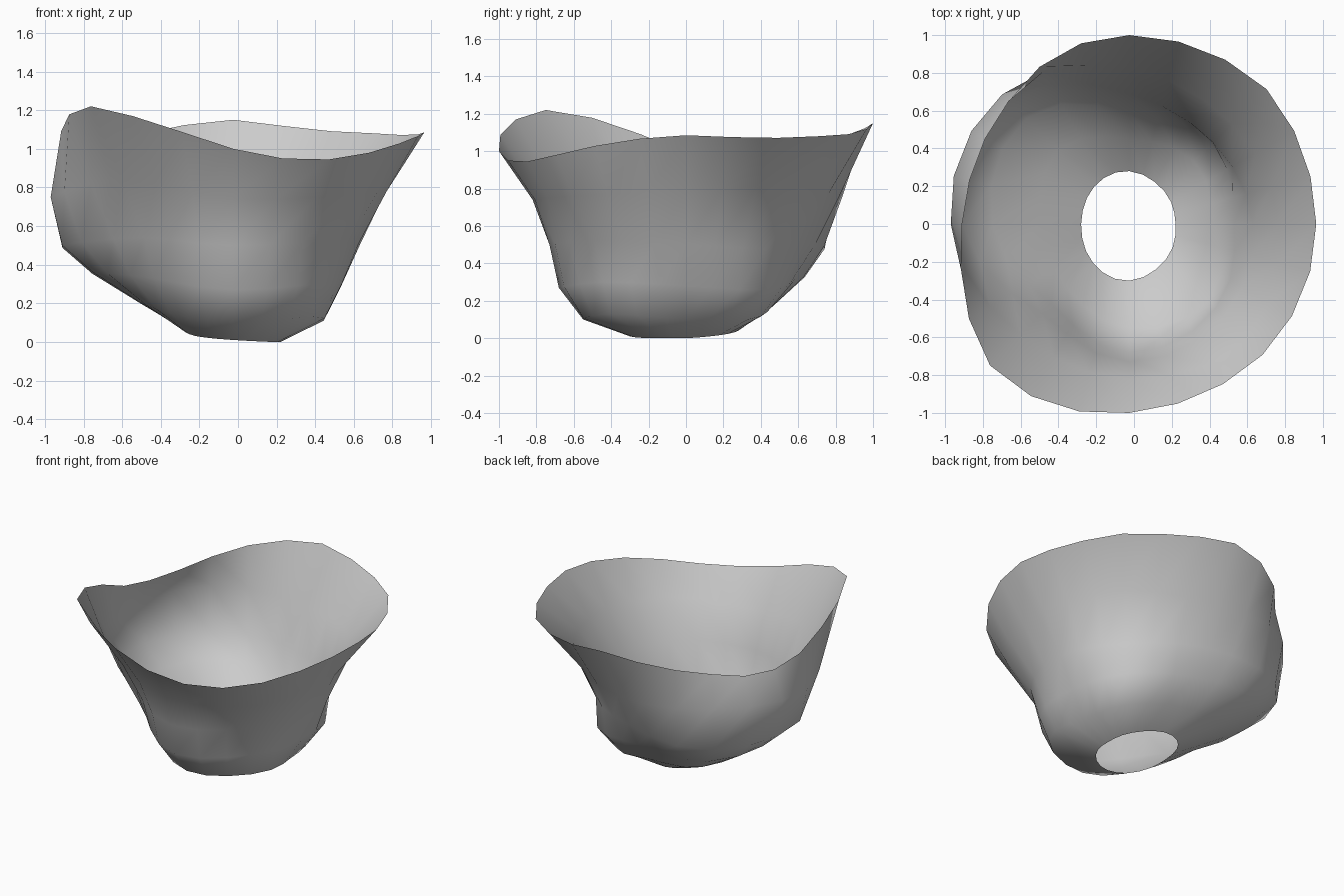
import bpy
import math

COLUMNS = 24

# Radius and height of each ring, at equal steps around (from +x, counter-clockwise)
RINGS = [
    # wavy rim, 16 directions
    ([.965, .975, 1.01, 1.0, 1.0, .98, .92, .90, .91, .97, 1.06, 1.04, 1.0, .98, .98, .97],
     [1.085, 1.07, 1.08, 1.10, 1.15, 1.10, 1.02, .95, .99, 1.14, 1.22, 1.13, 1.0, .94, .98, 1.05]),
    # lower rings, 8 directions
    ([.77, .75, .82, .97, .97, .83, .82, .86],
     [.79, .80, .76, .79, .75, .84, .74, .76]),
    ([.63, .61, .69, .92, .91, .67, .73, .69],
     [.50, .48, .50, .47, .50, .54, .50, .52]),
    ([.53, .60, .59, .79, .75, .60, .68, .63],
     [.28, .26, .32, .33, .36, .33, .27, .30]),
    ([.42, .47, .45, .55, .50, .48, .55, .57],
     [.10, .10, .16, .18, .20, .15, .10, .13]),
    ([.22, .245, .28, .28, .28, .29, .30, .26],
     [0, .015, .04, .055, .06, .03, .01, 0]),
]


def around(values, t):
    """Smooth closed interpolation, t in 0..1."""
    n = len(values)
    i = int(math.floor(t * n + 1e-9))
    f = t * n - i
    a, b, c, d = (values[(i + k) % n] for k in (-1, 0, 1, 2))
    return b + .5 * f * (c - a + f * (2*a - 5*b + 4*c - d + f * (3*(b - c) + d - a)))


# Open shell lofted through the rings, its middle leaning slightly to the left
verts, faces = [], []
for radii, heights in RINGS:
    for j in range(COLUMNS):
        t = j / COLUMNS
        r, a = around(radii, t), math.tau * t
        x = r * math.cos(a) - .025 * math.sin(a) ** 2
        verts.append((x, r * math.sin(a), max(0, around(heights, t))))
for i in range(len(RINGS) - 1):
    for j in range(COLUMNS):
        k = (j + 1) % COLUMNS
        p, q = i * COLUMNS, (i + 1) * COLUMNS
        faces.append((q + j, q + k, p + k, p + j))

mesh = bpy.data.meshes.new("bowl_shell")
mesh.from_pydata(verts, [], faces)
mesh.update()
mesh.shade_smooth()
shell = bpy.data.objects.new("bowl_shell", mesh)
bpy.context.collection.objects.link(shell)
